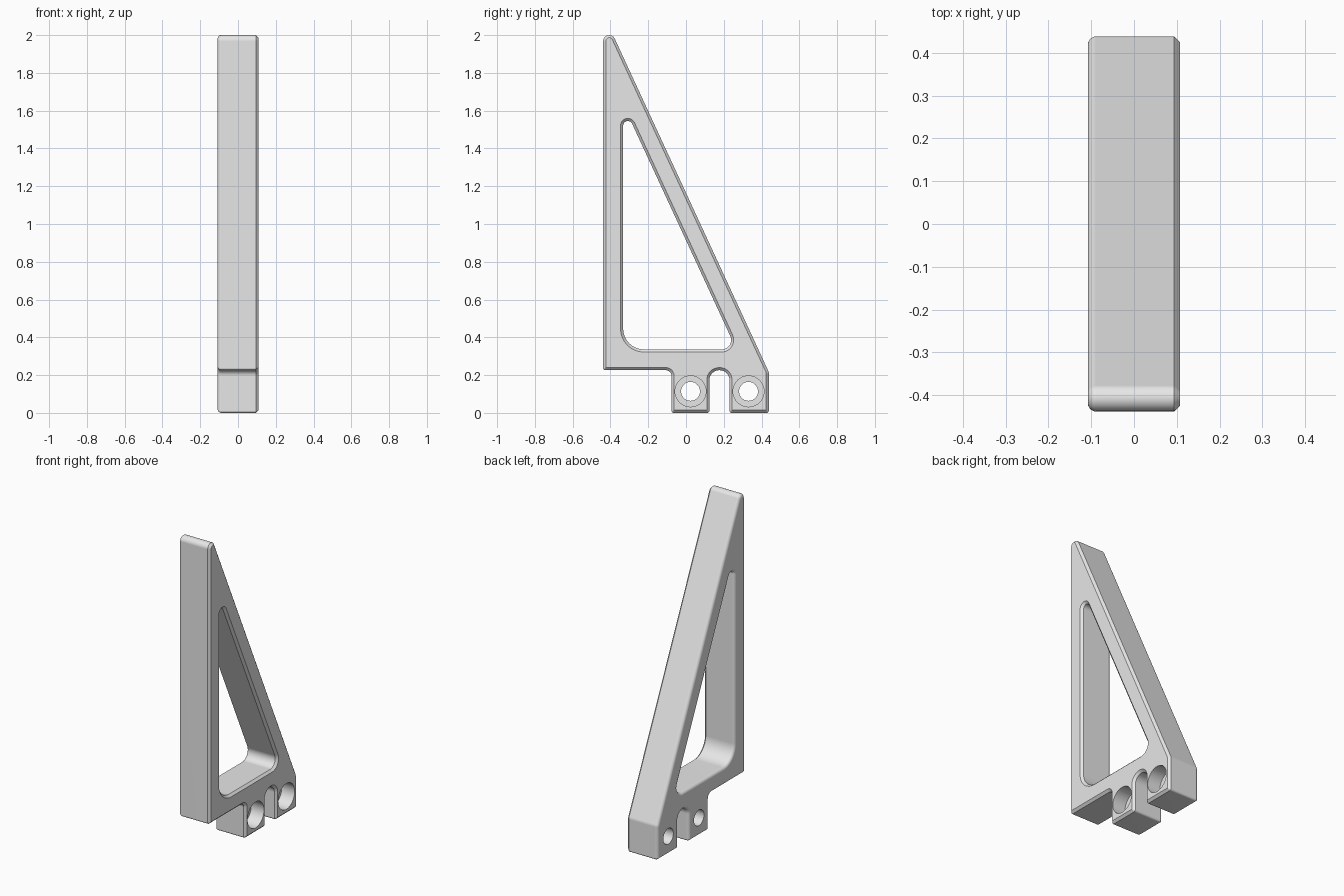
import bpy
import bmesh
from math import sin, cos, pi, radians
from mathutils import Vector

cube = bpy.data.objects.get("Cube")
if cube:
    bpy.data.objects.remove(cube, do_unlink=True)

HALF = 0.108       # half thickness
CHAMFER = 0.014    # flat chamfer on the +x side
ROUND = 0.02       # rounded edge on the -x side
BORE_FLOOR = HALF - 0.09


def rounded_loop(corners, inset, steps=8):
    """Offset a polygon into the material (left side) and round its corners."""
    pts = [Vector((c[0], c[1])) for c in corners]
    n = len(pts)
    out = []
    for i, p in enumerate(pts):
        a = (p - pts[i - 1]).normalized()
        b = (pts[(i + 1) % n] - p).normalized()
        na, nb = Vector((-a.y, a.x)), Vector((-b.y, b.x))
        mitre = (na + nb) / (1 + na.dot(nb))
        side = 1 if a.x * b.y - a.y * b.x > 0 else -1
        r = max(corners[i][2] - side * inset, 0.001)
        centre = p + mitre * (inset + side * r)
        turn = na.angle_signed(nb)
        for k in range(steps + 1):
            t = turn * k / steps
            # rotate the outward normal from one edge to the next
            d = Vector((na.x * cos(t) + na.y * sin(t),
                        -na.x * sin(t) + na.y * cos(t)))
            out.append(centre - d * side * r)
    return out


def circle(cy, cz, r, n=40):
    return [Vector((cy + r * cos(2 * pi * k / n), cz + r * sin(2 * pi * k / n)))
            for k in range(n)]


def add_wall(bm, layers):
    """Skin a stack of (x, loop) layers; return first and last edge rings."""
    rings = [[bm.verts.new((x, p.x, p.y)) for p in loop] for x, loop in layers]
    n = len(rings[0])
    for lo, hi in zip(rings, rings[1:]):
        for i in range(n):
            j = (i + 1) % n
            bm.faces.new((lo[i], lo[j], hi[j], hi[i]))
    return [[bm.edges.get((ring[i], ring[(i + 1) % n])) for i in range(n)]
            for ring in (rings[0], rings[-1])]


# Side profiles as (y, z, corner radius), material on the left of each edge
outline = [
    (-0.4385, 2.114, 0.032), (-0.4385, 0.226, 0.012), (-0.077, 0.226, 0.03),
    (-0.077, 0, 0.012), (0.124, 0, 0.012), (0.124, 0.226, 0.052),
    (0.23, 0.226, 0.052), (0.23, 0, 0.012), (0.4385, 0, 0.012),
    (0.4385, 0.216, 0.04),
]
opening = [(-0.333, 0.336, 0.11), (-0.333, 1.634, 0.025), (0.267, 0.336, 0.05)]

# Edge treatment through the thickness: rounded on one side, chamfered on the other
edge_steps = []
for k in range(6):
    t = pi / 2 * k / 5
    edge_steps.append((-HALF + ROUND * (1 - sin(t)), ROUND * (1 - cos(t))))
edge_steps.reverse()
edge_steps = [(x, d) for x, d in edge_steps]
edge_steps.sort()
edge_steps += [(HALF - CHAMFER, 0), (HALF, CHAMFER)]

bm = bmesh.new()
left_edges, right_edges = [], []
stacks = [[(x, rounded_loop(prof, d)) for x, d in edge_steps]
          for prof in (outline, opening)]

# Counterbored screw holes
for cy in (0.024, 0.331):
    stacks.append([(x, circle(cy, 0.114, r)) for x, r in (
        (-HALF, 0.05), (BORE_FLOOR, 0.05), (BORE_FLOOR, 0.082), (HALF, 0.082))])

for stack in stacks:
    first, last = add_wall(bm, stack)
    left_edges += first
    right_edges += last

# Flat side faces
for edges, direction in ((left_edges, -1), (right_edges, 1)):
    bmesh.ops.triangle_fill(bm, use_beauty=True, edges=edges,
                            normal=(direction, 0, 0))
bmesh.ops.recalc_face_normals(bm, faces=bm.faces[:])

mesh = bpy.data.meshes.new("bracket")
bm.to_mesh(mesh)
bm.free()
bracket = bpy.data.objects.new("bracket", mesh)
bpy.context.collection.objects.link(bracket)

# Plain grey finish
grey = bpy.data.materials.new("plain grey")
grey.use_nodes = True
colour = (0.8, 0.8, 0.8, 1)
grey.diffuse_color = colour
grey.node_tree.nodes["Principled BSDF"].inputs["Base Color"].default_value = colour
mesh.materials.append(grey)

# Smooth rounds, crisp chamfers
bpy.ops.object.select_all(action="DESELECT")
bracket.select_set(True)
bpy.context.view_layer.objects.active = bracket
bpy.ops.object.shade_smooth_by_angle(angle=radians(32))
weighted = bracket.modifiers.new("weighted_normals", "WEIGHTED_NORMAL")
weighted.keep_sharp = True
